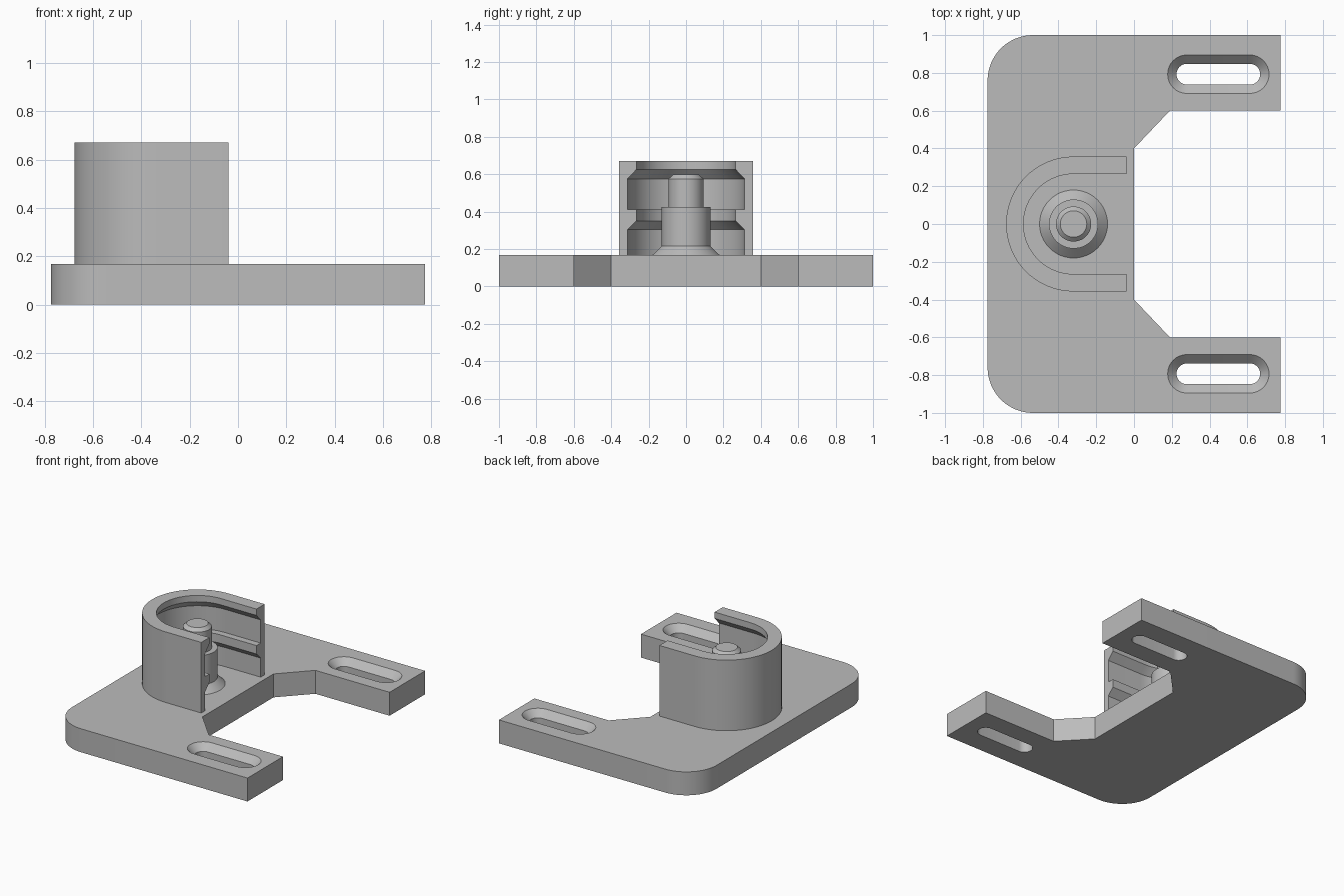
import bpy, bmesh
from math import sin, cos, pi, radians

cube = bpy.data.objects.get("Cube")
if cube:
    bpy.data.objects.remove(cube, do_unlink=True)

PLATE_TOP = 0.167
POST_X = -0.32

grey = bpy.data.materials.new("neutral grey")
grey.use_nodes = True
grey.diffuse_color = (0.5, 0.5, 0.5, 1)
grey.node_tree.nodes["Principled BSDF"].inputs["Base Color"].default_value = (0.5, 0.5, 0.5, 1)


def arc(cx, cy, r, start, end, steps=16):
    """Points along an arc, angles in degrees."""
    angles = [radians(start + (end - start) * i / steps) for i in range(steps + 1)]
    return [(cx + r * cos(a), cy + r * sin(a)) for a in angles]


def loft(name, rings, closed=False):
    """Join matching rings of points with quads; cap the ends unless closed."""
    bm = bmesh.new()
    rows = [[bm.verts.new(p) for p in ring] for ring in rings]
    n = len(rows[0])
    pairs = list(zip(rows, rows[1:])) + ([(rows[-1], rows[0])] if closed else [])
    for a, b in pairs:
        for i in range(n):
            j = (i + 1) % n
            bm.faces.new((a[i], a[j], b[j], b[i]))
    if not closed:
        bm.faces.new(rows[0])
        bm.faces.new(rows[-1])
    bmesh.ops.recalc_face_normals(bm, faces=bm.faces)
    mesh = bpy.data.meshes.new(name)
    bm.to_mesh(mesh)
    bm.free()
    mesh.materials.append(grey)
    obj = bpy.data.objects.new(name, mesh)
    bpy.context.collection.objects.link(obj)
    return obj


def smooth(obj):
    bpy.ops.object.select_all(action="DESELECT")
    obj.select_set(True)
    bpy.context.view_layer.objects.active = obj
    bpy.ops.object.shade_smooth_by_angle(angle=radians(25))


# Base plate: rounded back corners, chamfered notch between two arms
upper = [(0, 0.4), (0.19, 0.6), (0.775, 0.6), (0.775, 1)] + arc(-0.535, 0.76, 0.24, 90, 180)
outline = upper + [(x, -y) for x, y in reversed(upper)]
plate = loft("base_plate", [[(x, y, z) for x, y in outline] for z in (0, PLATE_TOP)])


# Countersunk mounting slots
def slot_ring(y, r, z):
    return [(px, py, z) for px, py in arc(0.613, y, r, -90, 90) + arc(0.28, y, r, 90, 270)]


for side, y in (("left", 0.793), ("right", -0.793)):
    sections = ((0.055, -0.05), (0.055, PLATE_TOP - 0.047),
                (0.102, PLATE_TOP), (0.102, PLATE_TOP + 0.05))
    cutter = loft(side + "_slot_cutter", [slot_ring(y, r, z) for r, z in sections])
    cutter.hide_render = True
    cutter.hide_viewport = True
    cut = plate.modifiers.new(side + "_slot", "BOOLEAN")
    cut.operation = "DIFFERENCE"
    cut.solver = "EXACT"
    cut.object = cutter

# Apply the cuts, then drop the cutters
bpy.context.view_layer.update()
cut_mesh = bpy.data.meshes.new_from_object(plate.evaluated_get(bpy.context.evaluated_depsgraph_get()))
plate.modifiers.clear()
plate.data = cut_mesh
for obj in [o for o in bpy.data.objects if o.name.endswith("_slot_cutter")]:
    bpy.data.objects.remove(obj, do_unlink=True)
smooth(plate)

# U-shaped housing: grooved wall section swept along two straights and a half circle
section = [(0.357, PLATE_TOP), (0.357, 0.67), (0.265, 0.67), (0.265, 0.625), (0.312, 0.575),
           (0.312, 0.41), (0.265, 0.41), (0.265, 0.35), (0.312, 0.303), (0.312, PLATE_TOP)]
stations = [(-0.04, 0, 1)]
stations += [(POST_X, c, s) for c, s in arc(0, 0, 1, 90, 270, 40)]
stations += [(-0.04, 0, -1)]
housing = loft("u_housing", [[(x + c * r, s * r, z) for r, z in section] for x, c, s in stations])
smooth(housing)

# Stepped centre post with flared foot and chamfered tip
post_profile = [(0.18, PLATE_TOP), (0.13, 0.215), (0.13, 0.425),
                (0.093, 0.425), (0.093, 0.575), (0.07, 0.597)]
post = loft("centre_post", [[(x, y, z) for x, y in arc(POST_X, 0, r, 0, 360, 48)[:-1]]
                            for r, z in post_profile])
smooth(post)
